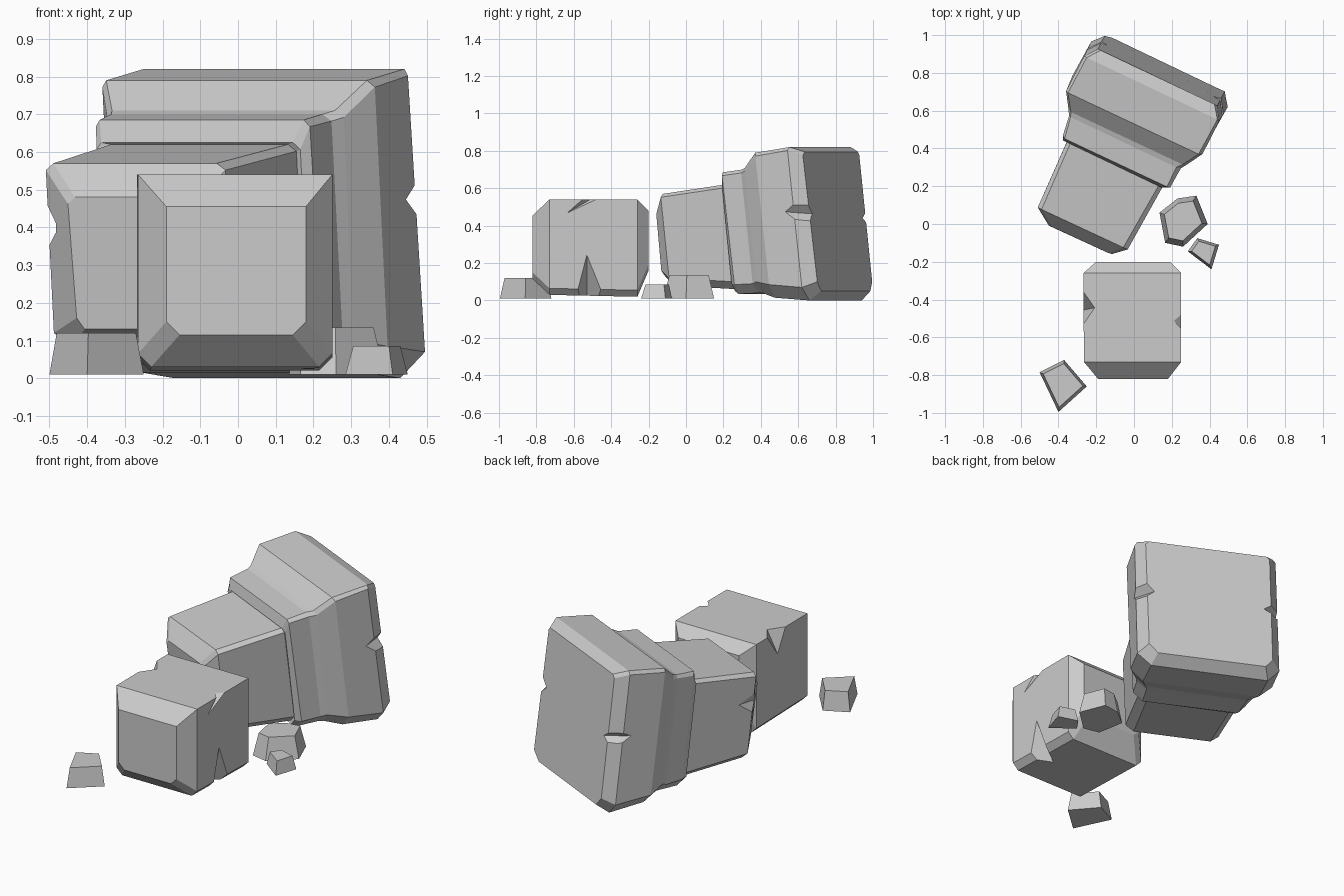
import bpy, bmesh, random
from math import radians, sin, cos
from mathutils import Vector

if "Cube" in bpy.data.objects:
    bpy.data.objects.remove(bpy.data.objects["Cube"])

random.seed(4)
ANG = radians(64.7)                 # direction of the fallen pillar in plan
U = Vector((cos(ANG), sin(ANG)))    # along the pillar
V = Vector((sin(ANG), -cos(ANG)))   # across the pillar


def pillar_point(s, t, z):
    """Pillar coordinates to world; the pillar leans slightly upward."""
    s += (0.4 - z) * 0.12
    p = U * s + V * t
    return Vector((p.x, p.y, z))


def loft(name, rings):
    """Closed solid through a list of equally long point rings."""
    bm = bmesh.new()
    vs = [[bm.verts.new(p) for p in r] for r in rings]
    n = len(rings[0])
    for a, b in zip(vs, vs[1:]):
        for i in range(n):
            j = (i + 1) % n
            bm.faces.new((a[i], a[j], b[j], b[i]))
    bm.faces.new(vs[0])
    bm.faces.new(vs[-1])
    bmesh.ops.recalc_face_normals(bm, faces=bm.faces)
    return finish(name, bm)


def finish(name, bm):
    me = bpy.data.meshes.new(name)
    bm.to_mesh(me)
    bm.free()
    ob = bpy.data.objects.new(name, me)
    bpy.context.collection.objects.link(ob)
    return ob


def chip(ob, points):
    """Break a piece off: subtract the convex hull of a few points."""
    bm = bmesh.new()
    for p in points:
        bm.verts.new(p)
    bmesh.ops.convex_hull(bm, input=bm.verts)
    bmesh.ops.recalc_face_normals(bm, faces=bm.faces)
    cutter = finish("chip_cutter", bm)
    cutter.hide_render = True
    mod = ob.modifiers.new("chip", 'BOOLEAN')
    mod.operation = 'DIFFERENCE'
    mod.solver = 'EXACT'
    mod.object = cutter
    bpy.context.view_layer.objects.active = ob
    bpy.ops.object.modifier_apply(modifier=mod.name)
    bpy.data.objects.remove(cutter)


# Fallen pillar: shaft, collar and plinth as (s, t0, t1, z0, z1, lower chamfer)
stations = [
    (-0.19, -0.40, -0.04, 0.13, 0.48, 0.03),
    (-0.12, -0.495, 0.024, 0.08, 0.57, 0.04),
    (0.27, -0.505, 0.05, 0.06, 0.62, 0.04),
    (0.265, -0.53, 0.07, 0.05, 0.625, 0.04),
    (0.29, -0.545, 0.092, 0.035, 0.685, 0.05),
    (0.405, -0.56, 0.095, 0.04, 0.70, 0.05),
    (0.435, -0.57, 0.12, 0.04, 0.71, 0.06),
    (0.53, -0.63, 0.17, 0.015, 0.79, 0.07),
    (0.735, -0.62, 0.18, 0.0, 0.82, 0.07),
    (0.80, -0.57, 0.13, 0.05, 0.795, 0.05),
]
rings = []
for s, t0, t1, z0, z1, c in stations:
    k = 0.018
    outline = [(t0 + c, z0), (t1 - c, z0), (t1, z0 + c), (t1, z1 - k),
               (t1 - k, z1), (t0 + k, z1), (t0, z1 - k), (t0, z0 + c)]
    rings.append([pillar_point(s + random.uniform(-.005, .005),
                               t + random.uniform(-.005, .005), z)
                  for t, z in outline])
pillar = loft("fallen_pillar", rings)

# Chips on the back edges of the plinth and one on the shaft
chip(pillar, [pillar_point(*p) for p in
     ((0.66, -0.66, 0.46), (0.86, -0.66, 0.56), (0.86, -0.66, 0.34),
      (0.84, -0.50, 0.44), (0.72, -0.58, 0.44))])
chip(pillar, [pillar_point(*p) for p in
     ((0.62, 0.22, 0.48), (0.85, 0.21, 0.62), (0.85, 0.21, 0.33),
      (0.84, 0.06, 0.46), (0.72, 0.145, 0.47))])
chip(pillar, [pillar_point(*p) for p in
     ((-0.22, -0.52, 0.55), (-0.22, -0.52, 0.25), (0.02, -0.52, 0.42),
      (-0.14, -0.46, 0.40))])

# Broken block in front: square rings (y, x0, x1, z0, z1)
block_rings = []
for y, x0, x1, z0, z1 in ((-0.82, -0.19, 0.18, 0.115, 0.455),
                          (-0.73, -0.265, 0.25, 0.03, 0.54),
                          (-0.26, -0.268, 0.25, 0.02, 0.54),
                          (-0.20, -0.20, 0.19, 0.16, 0.48)):
    c = 0.035
    block_rings.append([(x0 + c, y, z0), (x1 - c, y, z0), (x1, y, z0 + c),
                        (x1, y, z1), (x0, y, z1), (x0, y, z0 + c)])
block = loft("broken_block", block_rings)
chip(block, [(0.31, -0.55, 0.6), (0.31, -0.30, 0.6), (0.18, -0.41, 0.6),
             (0.27, -0.70, 0.43)])
chip(block, [(-0.32, -0.24, 0.6), (-0.32, -0.64, 0.6), (-0.19, -0.44, 0.58),
             (-0.29, -0.46, 0.36)])
chip(block, [(0.29, -0.62, -0.03), (0.29, -0.39, -0.03), (0.27, -0.53, 0.28),
             (0.10, -0.53, -0.03)])

# Loose rubble: tapered stones from a plan outline
rubble = (
    ("rubble_left", 0.12, 0.84,
     ((-0.50, -0.785), (-0.37, -0.72), (-0.25, -0.86), (-0.40, -0.995))),
    ("rubble_right_large", 0.135, 0.78,
     ((0.135, 0.06), (0.23, 0.135), (0.33, 0.15), (0.39, 0.0),
      (0.26, -0.12), (0.165, -0.10))),
    ("rubble_right_small", 0.085, 0.76,
     ((0.285, -0.145), (0.335, -0.075), (0.45, -0.11), (0.41, -0.24))),
)
for name, top, scale, pts in rubble:
    mid = sum((Vector(p) for p in pts), Vector((0, 0))) / len(pts)
    upper = [mid + (Vector(p) - mid) * scale for p in pts]
    loft(name, [[(x, y, 0.01) for x, y in pts],
                [(p.x, p.y, top) for p in upper]])
